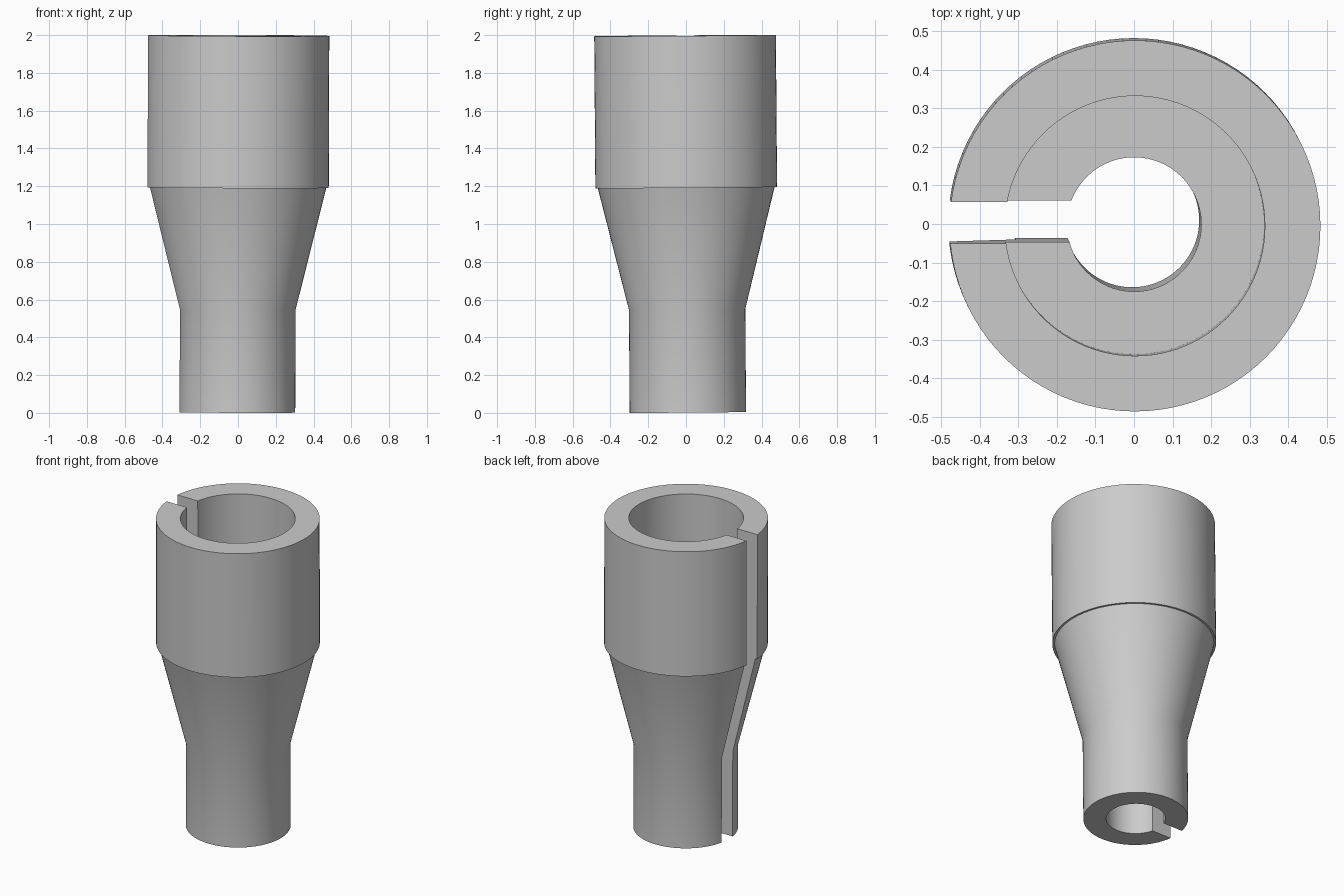
import bpy, bmesh, math
from mathutils import Matrix, Vector

cube = bpy.data.objects.get("Cube")
if cube:
    bpy.data.objects.remove(cube, do_unlink=True)

grey = bpy.data.materials.new("plain grey")
grey.use_nodes = True
grey.diffuse_color = (0.6, 0.6, 0.6, 1)
grey.node_tree.nodes["Principled BSDF"].inputs["Base Color"].default_value = (0.6, 0.6, 0.6, 1)

SEGMENTS = 96
# Closed wall section (radius, height): outer side upward, then the stepped bore
SECTION = [(0.308, 0), (0.308, 0.545), (0.468, 1.19), (0.481, 1.19), (0.481, 1.995),
           (0.337, 1.995), (0.337, 1.47), (0.174, 1.47), (0.174, 0)]


def add_object(name, bm):
    bmesh.ops.recalc_face_normals(bm, faces=bm.faces)
    mesh = bpy.data.meshes.new(name)
    bm.to_mesh(mesh)
    bm.free()
    obj = bpy.data.objects.new(name, mesh)
    bpy.context.collection.objects.link(obj)
    return obj


# Stepped sleeve, revolved from the section
bm = bmesh.new()
rings = []
for i in range(SEGMENTS):
    a = 2 * math.pi * i / SEGMENTS
    rings.append([bm.verts.new((r * math.cos(a), r * math.sin(a), z)) for r, z in SECTION])
for i, ring in enumerate(rings):
    after = rings[(i + 1) % SEGMENTS]
    for j in range(len(SECTION)):
        k = (j + 1) % len(SECTION)
        bm.faces.new((ring[j], after[j], after[k], ring[k]))
sleeve = add_object("split_sleeve", bm)
sleeve.data.materials.append(grey)

# Full-length slot through one side of the wall
bm = bmesh.new()
bmesh.ops.create_cube(bm, size=1, matrix=Matrix.Translation((-0.4, 0.008, 1))
                      @ Matrix.Diagonal((0.8, 0.108, 2.4, 1)))
cutter = add_object("slot_cutter", bm)
cutter.hide_render = True
cut = sleeve.modifiers.new("slot", 'BOOLEAN')
cut.operation = 'DIFFERENCE'
cut.solver = 'EXACT'
cut.object = cutter
bpy.context.view_layer.objects.active = sleeve
sleeve.select_set(True)
bpy.ops.object.modifier_apply(modifier="slot")
bpy.data.objects.remove(cutter, do_unlink=True)

# Slight lean of the whole part, then rest it on the ground
lean = Matrix.Rotation(0.0075, 4, 'X') @ Matrix.Rotation(0.0037, 4, 'Y')
sleeve.data.transform(lean)
low = min(v.co.z for v in sleeve.data.vertices)
sleeve.data.transform(Matrix.Translation(Vector((-0.005, 0.01, -low))))
bpy.ops.object.shade_smooth_by_angle(angle=math.radians(30))
